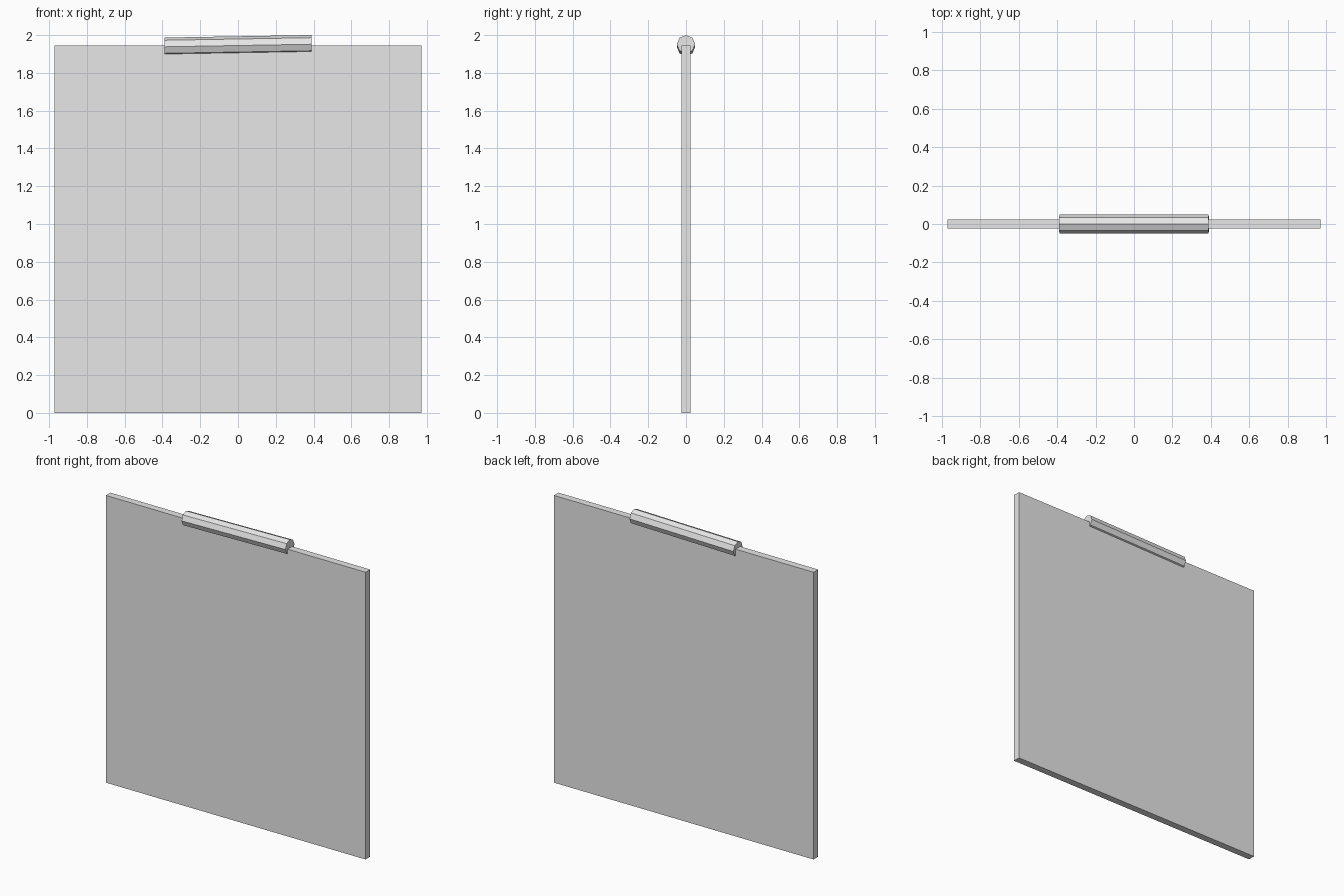
import bpy
import math

default_cube = bpy.data.objects.get("Cube")
if default_cube:
    bpy.data.objects.remove(default_cube, do_unlink=True)

SIDE = 1.945       # width and height of the panel
THICK = 0.0486     # panel thickness, also the rod radius

# Single plain grey
grey = bpy.data.materials.new("light grey")
grey.use_nodes = True
grey.diffuse_color = (0.8, 0.8, 0.8, 1)
grey.node_tree.nodes["Principled BSDF"].inputs["Base Color"].default_value = grey.diffuse_color


def finish(name):
    obj = bpy.context.object
    obj.name = name
    obj.data.materials.append(grey)
    return obj


# Thin upright square panel
bpy.ops.mesh.primitive_cube_add(size=1, location=(0, 0, SIDE / 2))
panel = finish("panel")
panel.scale = (SIDE, THICK, SIDE)

# Eight-sided rod on the top edge, tipped up slightly towards +x
bpy.ops.mesh.primitive_cylinder_add(
    vertices=8, radius=THICK, depth=0.778,
    location=(0, 0, SIDE), rotation=(0, math.radians(89), 0))
finish("top_rod")
